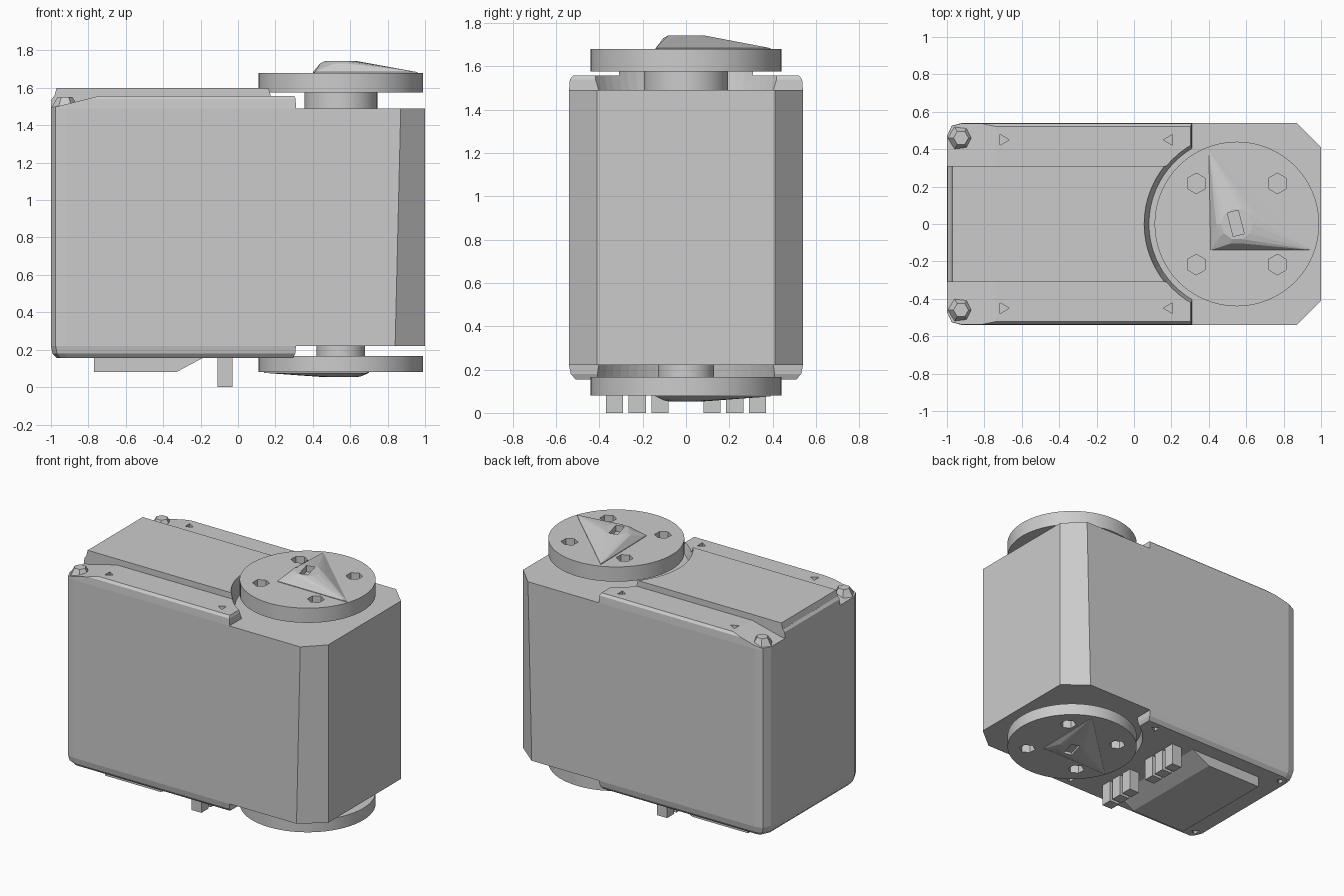
import bpy, bmesh, math
from mathutils import Matrix, Vector

if "Cube" in bpy.data.objects:
    bpy.data.objects.remove(bpy.data.objects["Cube"])

GREY = (0.6, 0.6, 0.6, 1)
grey = bpy.data.materials.new("plain grey")
grey.use_nodes = True
grey.diffuse_color = GREY
grey.node_tree.nodes["Principled BSDF"].inputs["Base Color"].default_value = GREY
AXIS_X = 0.55  # turning axis of both discs


def finish(name, bm):
    bmesh.ops.recalc_face_normals(bm, faces=bm.faces)
    mesh = bpy.data.meshes.new(name)
    bm.to_mesh(mesh)
    bm.free()
    ob = bpy.data.objects.new(name, mesh)
    bpy.context.collection.objects.link(ob)
    mesh.materials.append(grey)
    return ob


def loft(name, layers):
    """Stack of equal-sized plan outlines, each given as (points, z)."""
    bm = bmesh.new()
    rings = [[bm.verts.new((x, y, z)) for x, y in pts] for pts, z in layers]
    for a, b in zip(rings, rings[1:]):
        for i in range(len(a)):
            j = (i + 1) % len(a)
            bm.faces.new((a[i], a[j], b[j], b[i]))
    bm.faces.new(rings[0])
    bm.faces.new(rings[-1])
    return finish(name, bm)


def hull(name, points):
    bm = bmesh.new()
    for p in points:
        bm.verts.new(p)
    res = bmesh.ops.convex_hull(bm, input=bm.verts)
    loose = [g for g in res["geom_interior"] if isinstance(g, bmesh.types.BMVert)]
    bmesh.ops.delete(bm, geom=loose, context="VERTS")
    return finish(name, bm)


def box(name, x0, x1, y0, y1, z0, z1):
    return hull(name, [(x, y, z) for x in (x0, x1) for y in (y0, y1) for z in (z0, z1)])


def ring(x, y, r, n, turn=0):
    return [(x + r * math.cos(turn + math.tau * i / n),
             y + r * math.sin(turn + math.tau * i / n)) for i in range(n)]


def tube(name, x, y, r0, r1, z0, z1, n=48, turn=0):
    return loft(name, [(ring(x, y, r0, n, turn), z0), (ring(x, y, r1, n, turn), z1)])


def smooth(ob):
    bpy.ops.object.select_all(action="DESELECT")
    ob.select_set(True)
    bpy.context.view_layer.objects.active = ob
    bpy.ops.object.shade_smooth_by_angle(angle=math.radians(25))


def cut(ob, cutters):
    for c in cutters:
        c.hide_render = True
        m = ob.modifiers.new("cut", "BOOLEAN")
        m.operation, m.object, m.solver = "DIFFERENCE", c, "EXACT"
    graph = bpy.context.evaluated_depsgraph_get()
    ob.data = bpy.data.meshes.new_from_object(ob.evaluated_get(graph))
    ob.modifiers.clear()
    for c in cutters:
        bpy.data.objects.remove(c)


def both_sides(half):
    return half + [(x, -y) for x, y in reversed(half)]


def main_plan(chamfer_x):
    return both_sides([(1, 0.41), (chamfer_x, 0.54), (-0.92, 0.54), (-0.975, 0.525), (-1, 0.47)])


def deck_plan(inset):
    e = 0.54 - inset
    b = inset - 1
    return both_sides([(0.31 - inset / 2, e), (-0.92, e), (b + 0.025, e - 0.015), (b, e - 0.07)])


# Main case
loft("main_case", [(main_plan(0.84), 0.22), (main_plan(0.87), 1.49)])

# Upper deck with side rails, cut around the disc and at the rear corners
top_deck = loft("upper_deck", [(deck_plan(0), 1.49), (deck_plan(0.004), 1.54), (deck_plan(0.018), 1.557)])
cutters = [tube("disc_clearance", AXIS_X, 0, 0.47, 0.505, 1.49, 1.62, 64)]
for s in (1, -1):
    cutters.append(hull("corner_slope", [(x, s * y, z) for y in (0.31, 0.6)
                   for x, z in ((-0.74, 1.557), (-0.74, 1.7), (-1.1, 1.7), (-1.1, 1.49), (-0.97, 1.5))]))
    cutters += [tube("peg_hole", x, s * 0.45, 0.033, 0.033, 1.51, 1.6, 3, math.pi * t)
                for x, t in ((-0.7, 0), (0.19, 1))]
cut(top_deck, cutters)

# Raised centre panel
panel = hull("centre_panel", [(x, y, z) for y in (0.31, -0.31)
             for x, z in ((-1, 1.49), (-0.97, 1.6), (0.3, 1.6), (0.3, 1.49))])
cut(panel, [tube("panel_clearance", AXIS_X, 0, 0.47, 0.5, 1.48, 1.62, 64)])

# Broken-off screw heads in the rear corners
for side, s in (("left", 1), ("right", -1)):
    tube("corner_screw_" + side, -0.925, s * 0.46, 0.075, 0.04, 1.49, 1.55, 6)

# Lower deck
low_deck = loft("lower_deck", [(deck_plan(0.03), 0.155), (deck_plan(0.008), 0.18), (deck_plan(0), 0.22)])
cutters = [tube("low_clearance", AXIS_X, 0, 0.49, 0.47, 0.1, 0.22, 64)]
cutters += [tube("low_hole", x, s * 0.45, 0.033, 0.033, 0.1, 0.2, 3)
            for s in (1, -1) for x in (-0.92, 0.19)]
cut(low_deck, cutters)

# Bottom cover plate with its sloping front end
hull("bottom_plate", [(x, y, z) for y in (0.4, -0.4)
     for x, z in ((-0.77, 0.16), (-0.77, 0.08), (-0.33, 0.08), (-0.18, 0.16))])

# Two rows of three connector pins
for side, s in (("left", 1), ("right", -1)):
    for i in range(3):
        y = s * (0.12 + 0.105 * i)
        box(f"pin_{side}_{i + 1}", -0.11, -0.03, y - 0.04, y + 0.04, 0, 0.2)


def disc(prefix, low, high, rise, flip):
    """Drilled disc with a faceted hub cap on its outer face, at its local z = 0."""
    place = Matrix.Translation((AXIS_X, 0, low if flip else high))
    if flip:
        place = place @ Matrix.Rotation(math.pi, 4, "Y")
    plate = tube(prefix + "_disc", 0, 0, 0.44, 0.44, low - high, 0, 64)
    cut(plate, [tube("bolt_hole", sx * 0.217, sy * 0.217, 0.055, 0.055, -0.07, 0.1, 6, 0.5)
                for sx in (1, -1) for sy in (1, -1)])
    corners = [(-0.15, 0.39), (-0.14, -0.14), (0.41, -0.14)]
    cap = hull(prefix + "_hub_cap", [(x, y, z) for x, y in corners for z in (-0.005, 0.004)]
               + [(x, y, rise) for x, y in ring(0, 0, 0.085, 10)]
               + [(x, y, rise * 0.8) for x, y in ring(0, 0, 0.11, 10)])
    slot = box("hub_slot", -0.035, 0.025, -0.06, 0.07, rise * 0.3, 0.2)
    slot.data.transform(Matrix.Rotation(0.25, 4, "Z"))
    cut(cap, [slot])
    for ob in (plate, cap):
        ob.data.transform(place)
    smooth(plate)


# Output disc and idler disc with their shafts
disc("upper", 1.575, 1.68, 0.063, False)
disc("lower", 0.08, 0.165, 0.027, True)
smooth(tube("upper_shaft", AXIS_X, 0, 0.195, 0.195, 1.48, 1.58))
smooth(tube("lower_shaft", AXIS_X, 0, 0.13, 0.13, 0.16, 0.23))
